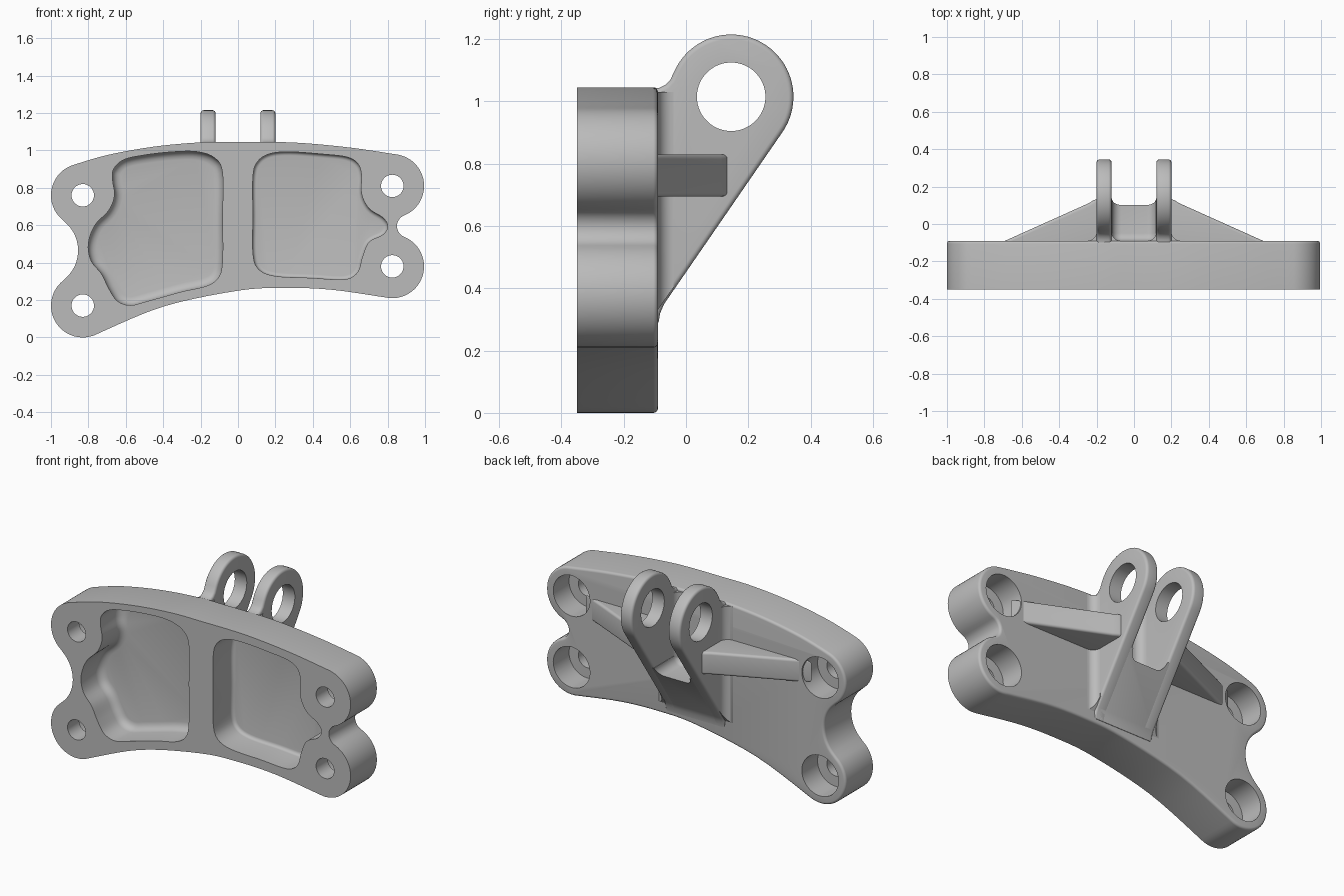
import bpy, bmesh
from math import sin, cos, radians
from mathutils import Vector

cube = bpy.data.objects.get("Cube")
if cube:
    bpy.data.objects.remove(cube, do_unlink=True)

metal = bpy.data.materials.new("cast grey metal")
metal.use_nodes = True
grey = (0.5, 0.5, 0.5, 1)
metal.diffuse_color = grey
metal.node_tree.nodes["Principled BSDF"].inputs["Base Color"].default_value = grey

AXES = {"xz": lambda a, b, d: (a, d, b),
        "yz": lambda a, b, d: (d, a, b),
        "xy": lambda a, b, d: (a, b, d)}


def arc(cx, cy, r, start, end, n=24):
    steps = [radians(start + (end - start) * i / n) for i in range(n + 1)]
    return [(cx + r * cos(t), cy + r * sin(t)) for t in steps]


def smooth(points, closed=True, n=5):
    """Catmull-Rom curve through the points."""
    p = [Vector(q) for q in points]
    p = [p[-1]] + p + p[:2] if closed else [p[0]] + p + [p[-1]]
    out = []
    for a, b, c, d in zip(p, p[1:], p[2:], p[3:]):
        for i in range(n):
            t = i / n
            q = 2 * b + (c - a) * t + (2 * a - 5 * b + 4 * c - d) * t * t \
                + (3 * b - a - 3 * c + d) * t ** 3
            out.append(tuple(q / 2))
    return out


def prism(name, outline, plane, lo, hi, round_lo=0, round_hi=0, slope=None):
    """Extrude a 2D outline and round the rim of either cap."""
    bm = bmesh.new()
    place = AXES[plane]
    low = [bm.verts.new(place(a, b, lo)) for a, b in outline]
    high = [bm.verts.new(place(a, b, hi)) for a, b in outline]
    if slope:
        for v in low:
            v.co.z = slope(v.co.y)
    caps = [bm.faces.new(low), bm.faces.new(high)]
    for i in range(len(low)):
        bm.faces.new((low[i - 1], low[i], high[i], high[i - 1]))
    bmesh.ops.recalc_face_normals(bm, faces=bm.faces[:])
    rims = [(list(f.edges), r) for f, r in zip(caps, (round_lo, round_hi)) if r]
    for edges, r in rims:
        bmesh.ops.bevel(bm, geom=edges, offset=r, segments=4, profile=0.5,
                        affect='EDGES', clamp_overlap=False)
    mesh = bpy.data.meshes.new(name)
    bm.to_mesh(mesh)
    bm.free()
    obj = bpy.data.objects.new(name, mesh)
    bpy.context.collection.objects.link(obj)
    mesh.materials.append(metal)
    return obj


def activate(obj):
    bpy.ops.object.select_all(action='DESELECT')
    obj.select_set(True)
    bpy.context.view_layer.objects.active = obj


def cut(obj, cutter):
    mod = obj.modifiers.new("cut", 'BOOLEAN')
    mod.operation = 'DIFFERENCE'
    mod.solver = 'EXACT'
    mod.object = cutter
    activate(obj)
    bpy.ops.object.modifier_apply(modifier=mod.name)
    bpy.data.objects.remove(cutter, do_unlink=True)


FRONT, BACK = -0.35, -0.09
parts = []

# Curved plate with four rounded corner bosses
bosses = [(0.825, 0.81), (-0.83, 0.76), (-0.83, 0.17), (0.825, 0.38)]
R = 0.17
top = smooth([(0.855, 0.977), (0.6, 1.015), (0.3, 1.042), (0, 1.045), (-0.2, 1.043),
              (-0.45, 1.02), (-0.7, 0.975), (-0.894, 0.918)], closed=False)[1:]
bottom = smooth([(-0.753, 0.019), (-0.4, 0.165), (0, 0.25), (0.25, 0.265),
                 (0.5, 0.255), (0.787, 0.214)], closed=False)[1:]
outline = (arc(*bosses[0], R, -68, 80) + top
           + arc(*bosses[1], R, 112, 232.7)
           + arc(-1.053, 0.465, 0.198, 52.7, -52.7)[1:-1]
           + arc(*bosses[2], R, 127.3, 297) + bottom
           + arc(*bosses[3], R, 257, 428)
           + arc(0.912, 0.595, 0.062, 248, 112, 12)[1:-1])
plate = prism("mounting_plate", outline, "xz", FRONT, BACK, round_hi=0.015)
parts.append(plate)

# Weight-saving pockets in the front
right_pocket = [(-0.083, 0.88), (-0.125, 0.96), (-0.22, 0.993), (-0.35, 0.992),
                (-0.5, 0.975), (-0.61, 0.95), (-0.665, 0.9), (-0.67, 0.84),
                (-0.66, 0.76), (-0.69, 0.68), (-0.765, 0.6), (-0.8, 0.5),
                (-0.785, 0.41), (-0.73, 0.34), (-0.69, 0.26), (-0.645, 0.195),
                (-0.575, 0.172), (-0.48, 0.195), (-0.3, 0.245), (-0.17, 0.275),
                (-0.105, 0.32), (-0.083, 0.41), (-0.083, 0.65)]
left_pocket = [(0.08, 0.86), (0.105, 0.94), (0.17, 0.982), (0.28, 0.992),
               (0.45, 0.98), (0.58, 0.965), (0.64, 0.93), (0.66, 0.87),
               (0.66, 0.77), (0.7, 0.69), (0.775, 0.64), (0.8, 0.595),
               (0.775, 0.55), (0.7, 0.51), (0.665, 0.43), (0.64, 0.35),
               (0.57, 0.31), (0.4, 0.318), (0.2, 0.328), (0.11, 0.365),
               (0.08, 0.45), (0.08, 0.65)]
for points, fillet in ((right_pocket, 0.045), (left_pocket, 0.02)):
    cut(plate, prism("pocket_cutter", smooth(points), "xz", -0.5, -0.165, round_hi=fillet))

# Bolt holes, counterbored from the back
for x, z in bosses:
    cut(plate, prism("bolt_cutter", arc(x, z, 0.06, 0, 350, 35), "xz", -0.5, 0))
    cut(plate, prism("bore_cutter", arc(x, z, 0.122, 0, 352.5, 47), "xz", -0.24, 0))

# Pair of lugs with round eyes
EYE = (0.145, 1.015)
lug_outline = ([(-0.12, 0.28), (-0.088, 0.29), (-0.083, 0.32), (-0.07, 0.35)]
               + arc(*EYE, 0.2, -34.5, 155, 40)
               + [(-0.05, 1.07), (-0.065, 1.054), (-0.085, 1.044), (-0.12, 1.04)])
for side, s in (("left", 1), ("right", -1)):
    lo, hi = sorted((s * 0.12, s * 0.2))
    lug = prism(side + "_lug", lug_outline, "yz", lo, hi, 0.016, 0.016)
    cut(lug, prism("eye_cutter", arc(*EYE, 0.11, 0, 354, 59), "yz", -1, 1))
    parts.append(lug)

    # Tapered rib bracing the lug against the plate
    rib_outline = [(0.15, -0.12), (0.75, -0.12), (0.69, -0.09), (0.24, 0.112),
                   (0.215, 0.128), (0.19, 0.135), (0.15, 0.135)]
    parts.append(prism(side + "_rib", [(s * x, y) for x, y in rib_outline],
                       "xy", 0.695, 0.83, 0.015, 0.015))

    # Fillets where the lug meets the plate, outside and inside
    flare = [(0.19, -0.11), (0.25, -0.11)] + arc(0.25, -0.04, 0.05, 270, 180, 8) + [(0.19, -0.04)]
    for label, pts in (("outer", flare), ("inner", [(0.32 - x, y) for x, y in flare])):
        parts.append(prism(f"{side}_{label}_fillet", [(s * x, y) for x, y in pts], "xy",
                           0.3, 1.03, slope=lambda y: 0.36 + 1.455 * (y + 0.07)))

# Solid wedge joining the lugs, with a round-cornered slot floor
wedge = prism("lug_wedge", [(-0.12, 0.28), (-0.088, 0.29), (-0.083, 0.32), (-0.07, 0.35),
                            (0.136, 0.65), (-0.12, 0.65)], "yz", -0.198, 0.198, 0.016, 0.016)
w, floor, r = 0.118, 0.6, 0.05
slot = [(-w, 0.9)] + arc(-w + r, floor + r, r, 180, 270, 8) \
    + arc(w - r, floor + r, r, 270, 360, 8) + [(w, 0.9)]
cut(wedge, prism("slot_cutter", slot, "xz", BACK, 0.5, round_lo=0.04))
parts.append(wedge)

for obj in parts:
    activate(obj)
    bpy.ops.object.shade_smooth_by_angle(angle=radians(35))
